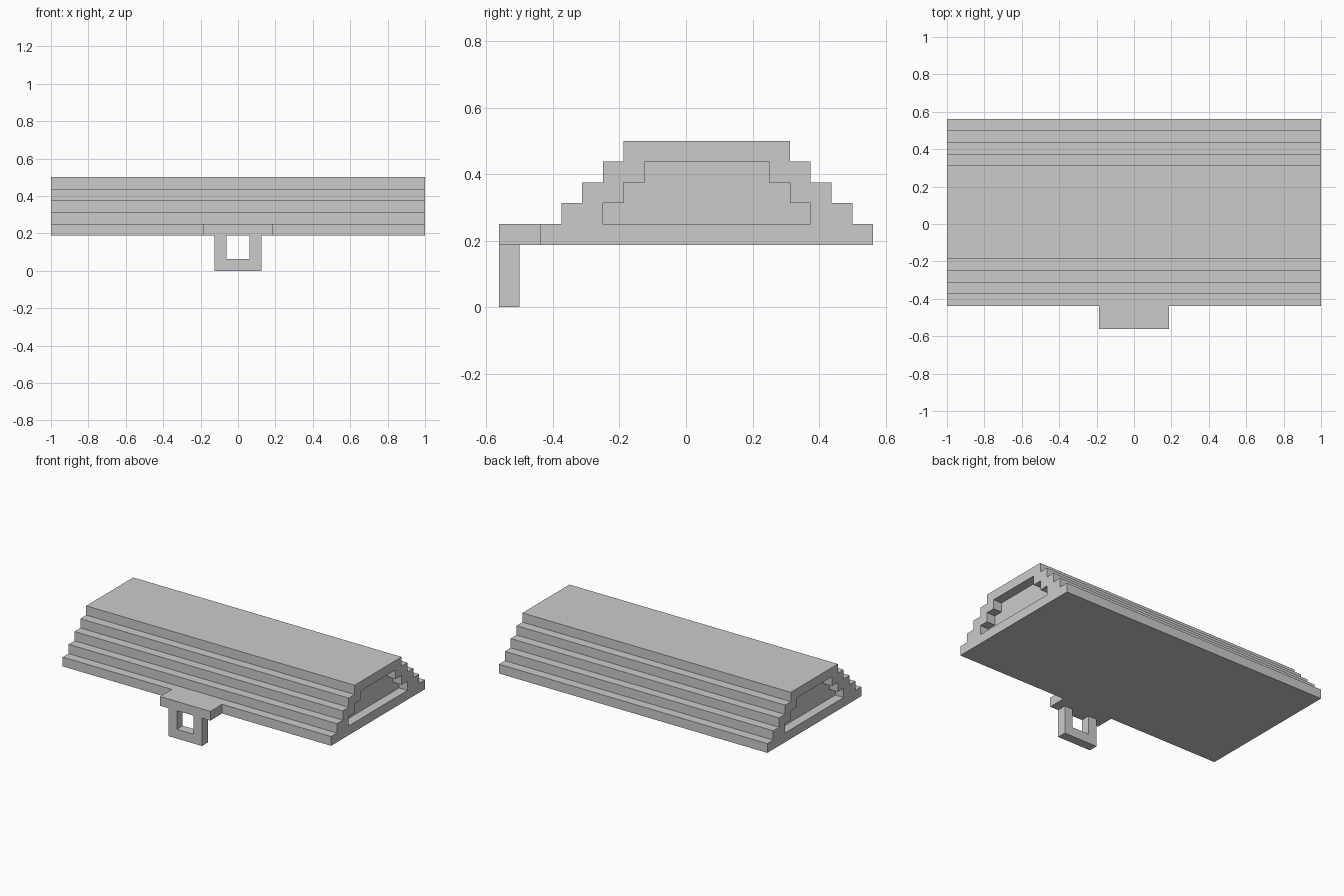
import bpy, bmesh

if "Cube" in bpy.data.objects:
    bpy.data.objects.remove(bpy.data.objects["Cube"])

U = 1 / 16  # module size of every step


def prism(name, profile, axis, start, end):
    """Extrude a closed 2D profile along x (profile = y,z) or y (profile = x,z)."""
    bm = bmesh.new()
    if axis == 'x':
        pts = [(start, a, b) for a, b in profile]
        move = (end - start, 0, 0)
    else:
        pts = [(a, start, b) for a, b in profile]
        move = (0, end - start, 0)
    face = bm.faces.new([bm.verts.new([c * U for c in p]) for p in pts])
    ext = bmesh.ops.extrude_face_region(bm, geom=[face])
    verts = [g for g in ext['geom'] if isinstance(g, bmesh.types.BMVert)]
    bmesh.ops.translate(bm, verts=verts, vec=[c * U for c in move])
    bmesh.ops.recalc_face_normals(bm, faces=bm.faces)
    mesh = bpy.data.meshes.new(name)
    bm.to_mesh(mesh)
    bm.free()
    obj = bpy.data.objects.new(name, mesh)
    bpy.context.collection.objects.link(obj)
    return obj


def stepped(half_width, z0, levels):
    """Symmetric stair outline about y = 1 that narrows one unit per level."""
    right = []
    for i in range(levels):
        right += [(half_width - i, z0 + i), (half_width - i, z0 + i + 1)]
    return [(1 + w, z) for w, z in right] + [(1 - w, z) for w, z in reversed(right)]


# Stepped roof body
body = prism("stepped_body", stepped(8, 3, 5), 'x', -16, 16)

# Shallow stepped recess in each end
for side in (-1, 1):
    cutter = prism("recess_cutter", stepped(5, 4, 3), 'x', side * 15, side * 17)
    cutter.hide_render = True
    mod = body.modifiers.new("recess", 'BOOLEAN')
    mod.operation = 'DIFFERENCE'
    mod.solver = 'EXACT'
    mod.object = cutter
    bpy.context.view_layer.objects.active = body
    bpy.ops.object.modifier_apply(modifier=mod.name)
    bpy.data.objects.remove(cutter)

# Front ledge
prism("front_ledge", [(-3, 3), (3, 3), (3, 4), (-3, 4)], 'y', -9, -7)

# U-shaped loop hanging below the ledge
prism("hanging_loop",
      [(-2, 0), (2, 0), (2, 3), (1, 3), (1, 1), (-1, 1), (-1, 3), (-2, 3)],
      'y', -9, -8)
